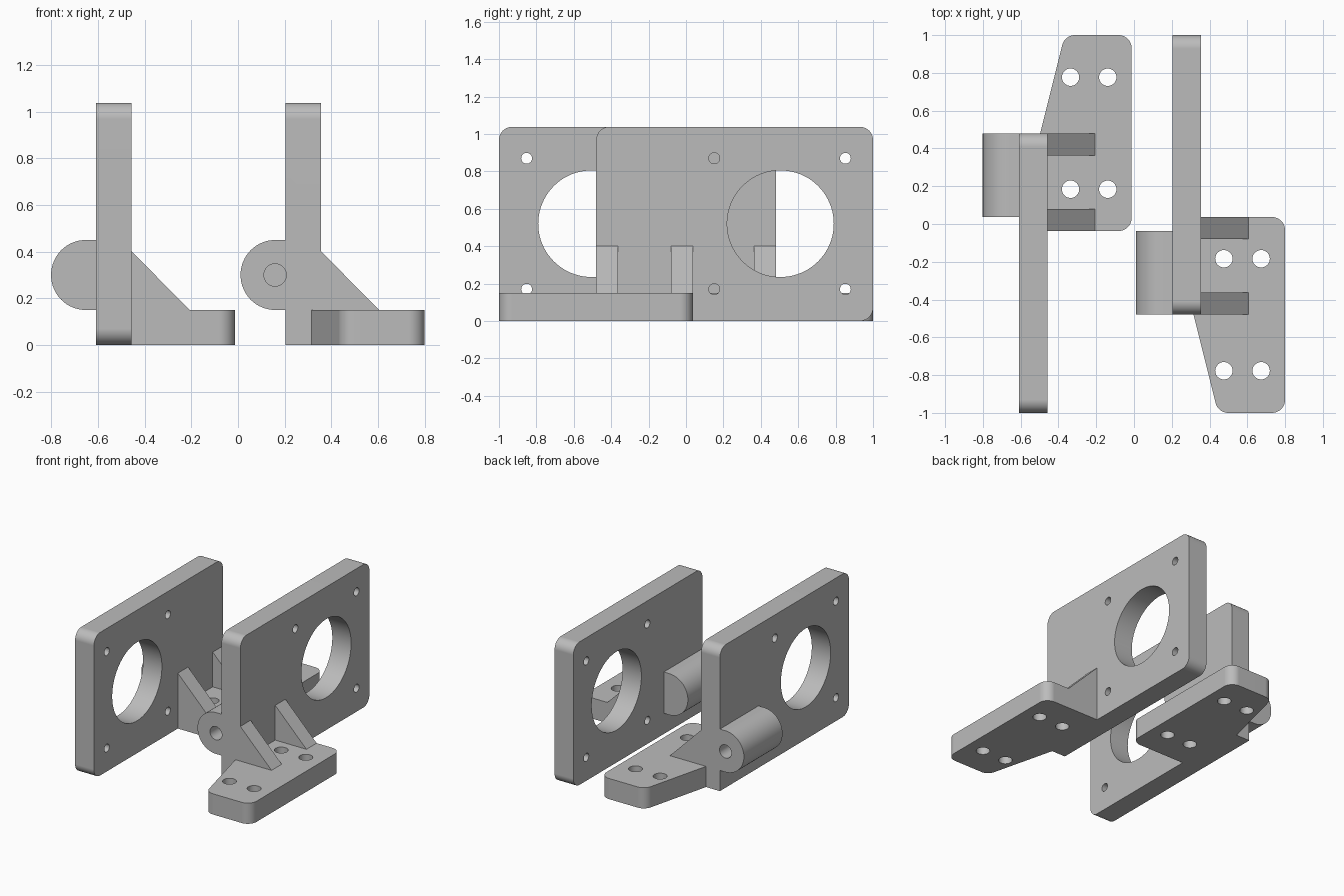
import bpy, bmesh, math
from mathutils import Vector

cube = bpy.data.objects.get("Cube")
if cube:
    bpy.data.objects.remove(cube)

grey = bpy.data.materials.new("plain grey")
grey.use_nodes = True
COLOUR = (0.5, 0.5, 0.5, 1)
grey.diffuse_color = COLOUR
grey.node_tree.nodes["Principled BSDF"].inputs["Base Color"].default_value = COLOUR


def rounded(corners, steps=10):
    """Outline from (u, v, radius) corners, each rounded by a tangent arc."""
    out = []
    for i, (u, v, r) in enumerate(corners):
        p = Vector((u, v))
        if not r:
            out.append(p)
            continue
        a = (Vector(corners[i - 1][:2]) - p).normalized()
        b = (Vector(corners[(i + 1) % len(corners)][:2]) - p).normalized()
        half = a.angle(b) / 2
        centre = p + (a + b).normalized() * r / math.sin(half)
        start = p + a * r / math.tan(half) - centre
        end = p + b * r / math.tan(half) - centre
        sweep = math.pi - 2 * half
        for k in range(steps + 1):
            t = k / steps
            out.append(centre + (start * math.sin((1 - t) * sweep)
                                 + end * math.sin(t * sweep)) / math.sin(sweep))
    return out


def circle(u, v, r, n=48):
    return [Vector((u + r * math.cos(math.tau * k / n), v + r * math.sin(math.tau * k / n)))
            for k in range(n)]


def prism(name, outline, axis, low, high):
    """Extrude a flat outline along an axis from low to high."""
    place = {"X": lambda p, d: (d, p.x, p.y),
             "Y": lambda p, d: (p.x, d, p.y),
             "Z": lambda p, d: (p.x, p.y, d)}[axis]
    bm = bmesh.new()
    face = bm.faces.new([bm.verts.new(place(p, low)) for p in outline])
    grown = bmesh.ops.extrude_face_region(bm, geom=[face])["geom"]
    shift = Vector(place(Vector((0, 0)), high - low))
    bmesh.ops.translate(bm, vec=shift, verts=[g for g in grown if isinstance(g, bmesh.types.BMVert)])
    bmesh.ops.remove_doubles(bm, verts=bm.verts, dist=1e-5)
    bmesh.ops.recalc_face_normals(bm, faces=bm.faces)
    mesh = bpy.data.meshes.new(name)
    bm.to_mesh(mesh)
    bm.free()
    mesh.materials.append(grey)
    obj = bpy.data.objects.new(name, mesh)
    bpy.context.collection.objects.link(obj)
    return obj


def combine(target, others, operation):
    """Apply a boolean with each of the others, then discard them."""
    for other in others:
        mod = target.modifiers.new("join", "BOOLEAN")
        mod.operation, mod.solver, mod.object = operation, "EXACT", other
        bpy.context.view_layer.objects.active = target
        bpy.ops.object.modifier_apply(modifier=mod.name)
        bpy.data.objects.remove(other)


EDGE, FOOT_END = -0.48, 0.037     # shared side planes of the bracket
FACE, BACK = 0.355, 0.204         # upright plate surfaces

# Upright plate, with one square lower corner above the foot
bracket = prism("right_bracket", rounded([
    (EDGE, 0, 0), (1, 0, 0.07), (1, 1.038, 0.07), (EDGE, 1.038, 0.07)]), "X", BACK, FACE)

# Foot with a slanted outer edge
foot = prism("foot", rounded([
    (0.25, FOOT_END, 0), (0.25, EDGE, 0), (0.315, EDGE, 0), (0.445, -1, 0.07),
    (0.8, -1, 0.07), (0.8, FOOT_END, 0.07)]), "Z", 0, 0.15)

# Half-round barrel behind the plate
barrel = prism("barrel", rounded([
    (0.25, 0.15, 0), (0.011, 0.15, 0.149), (0.011, 0.45, 0.149), (0.25, 0.45, 0)], 16),
    "Y", EDGE, -0.037)

# Two sloping gussets between plate and foot
slope = rounded([(0.3, 0.1, 0), (0.655, 0.1, 0), (FACE, 0.402, 0), (0.3, 0.402, 0)])
gussets = [prism("gusset", slope, "Y", a, b)
           for a, b in ((EDGE, -0.363), (-0.08, FOOT_END))]
combine(bracket, [foot, barrel] + gussets, "UNION")

# Large opening, plate bolt holes, foot screw holes and the blind pivot hole
holes = [prism("opening", circle(0.505, 0.52, 0.285, 80), "X", 0.1, 0.5)]
holes += [prism("bolt_hole", circle(y, z, 0.029, 32), "X", 0.1, 0.5)
          for y in (0.151, 0.852) for z in (0.17, 0.87)]
holes += [prism("screw_hole", circle(x, y, 0.046, 32), "Z", -0.1, 0.3)
          for x in (0.476, 0.673) for y in (-0.184, -0.777)]
holes.append(prism("pivot_hole", circle(0.159, 0.3, 0.048, 32), "Y", -0.6, -0.12))
combine(bracket, holes, "DIFFERENCE")

# Opposite-handed second bracket
second = bpy.data.objects.new("left_bracket", bracket.data.copy())
bpy.context.collection.objects.link(second)
bm = bmesh.new()
bm.from_mesh(second.data)
for v in bm.verts:
    v.co.x -= 0.812
    v.co.y *= -1
bmesh.ops.reverse_faces(bm, faces=bm.faces)
bm.to_mesh(second.data)
bm.free()

# Smooth curves, crisp edges and flat faces
bpy.ops.object.select_all(action="DESELECT")
for obj in (bracket, second):
    obj.select_set(True)
bpy.context.view_layer.objects.active = bracket
bpy.ops.object.shade_smooth_by_angle(angle=math.radians(30))
for obj in (bracket, second):
    mod = obj.modifiers.new("flat_faces", "WEIGHTED_NORMAL")
    mod.keep_sharp = True
